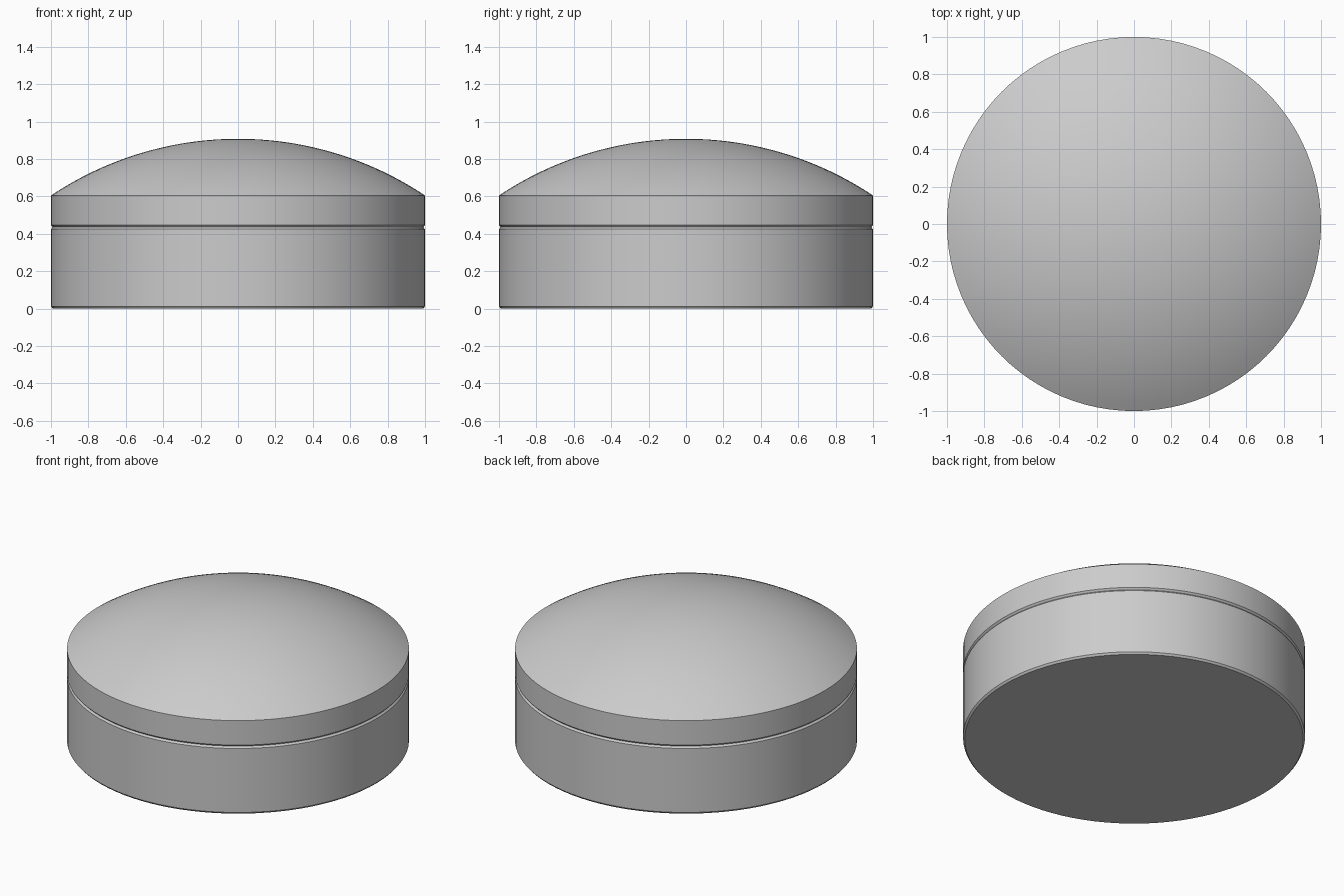
import bpy, bmesh, math

cube = bpy.data.objects.get("Cube")
if cube:
    bpy.data.objects.remove(cube, do_unlink=True)

SEGMENTS = 96

grey = bpy.data.materials.new("light grey")
grey.use_nodes = True
COLOUR = (0.6, 0.6, 0.6, 1)
grey.diffuse_color = COLOUR
grey.node_tree.nodes["Principled BSDF"].inputs["Base Color"].default_value = COLOUR


def lathe(name, profile):
    """Spin a profile of (radius, height) points, bottom to top, around z."""
    bm = bmesh.new()
    verts = [bm.verts.new((r, 0, z)) for r, z in profile]
    edges = [bm.edges.new(pair) for pair in zip(verts, verts[1:])]
    bmesh.ops.spin(bm, geom=verts + edges, cent=(0, 0, 0), axis=(0, 0, 1),
                   angle=math.tau, steps=SEGMENTS)
    bmesh.ops.remove_doubles(bm, verts=bm.verts, dist=0.0001)
    bmesh.ops.recalc_face_normals(bm, faces=bm.faces)
    mesh = bpy.data.meshes.new(name)
    bm.to_mesh(mesh)
    bm.free()
    mesh.materials.append(grey)
    obj = bpy.data.objects.new(name, mesh)
    bpy.context.collection.objects.link(obj)
    bpy.ops.object.select_all(action='DESELECT')
    obj.select_set(True)
    bpy.context.view_layer.objects.active = obj
    bpy.ops.object.shade_smooth_by_angle(angle=math.radians(25))
    return obj


# Round base with chamfered rims
lathe("base", [(0, 0), (0.99, 0), (1, 0.012), (1, 0.425), (0.99, 0.436), (0, 0.436)])

# Lid with a straight band and a shallow spherical dome
RIM, TOP = 0.605, 0.908
rise = TOP - RIM
radius = (1 + rise ** 2) / (2 * rise)
half_angle = math.asin(1 / radius)
STEPS = 24
dome = [(radius * math.sin(a), TOP - radius + radius * math.cos(a))
        for a in (half_angle * (1 - i / STEPS) for i in range(STEPS + 1))]
lathe("lid", [(0, 0.436), (0.99, 0.436), (1, 0.447)] + dome)
